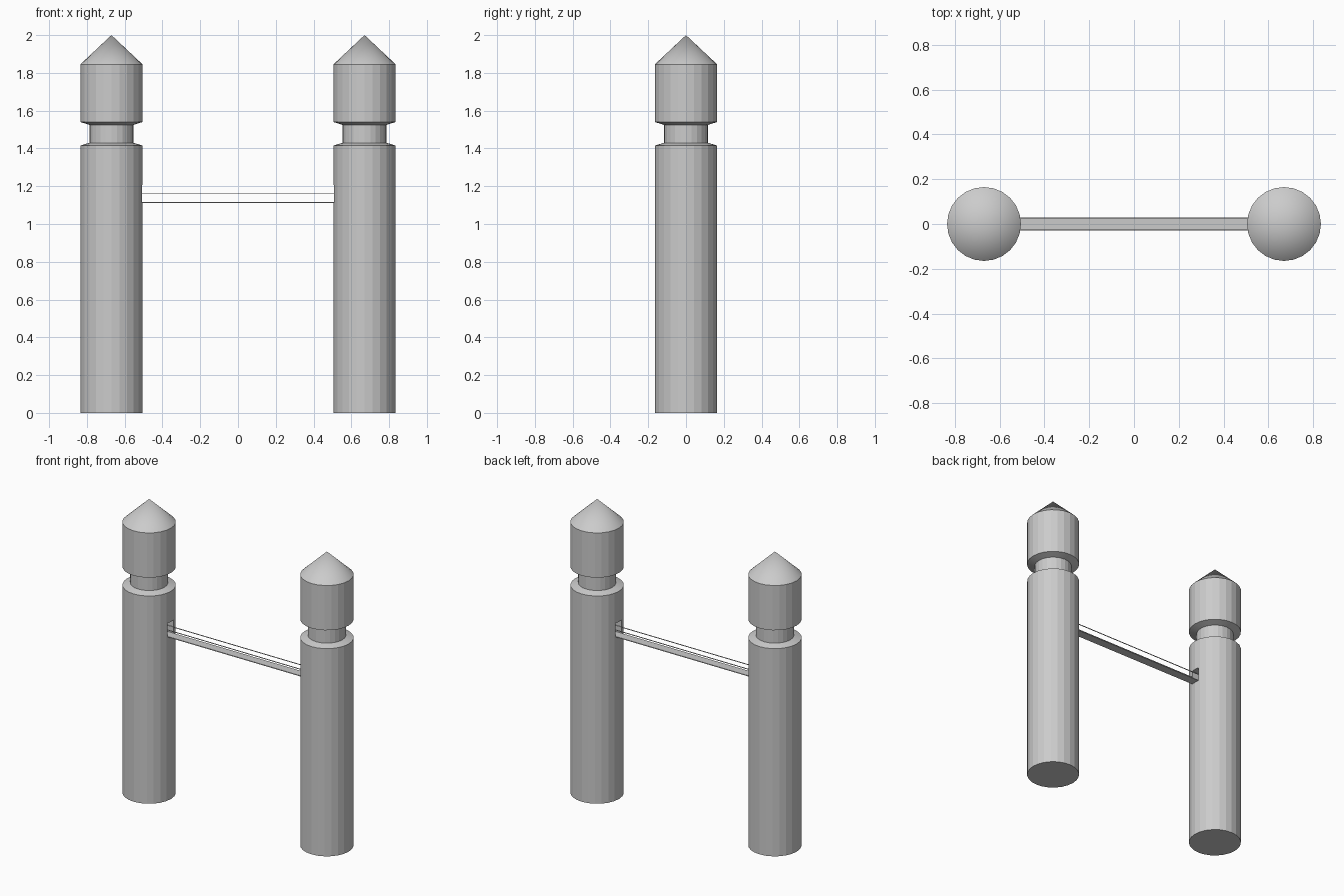
import bpy, bmesh, math

if "Cube" in bpy.data.objects:
    bpy.data.objects.remove(bpy.data.objects["Cube"])

SIDES = 24
POST_X = 0.67
# post outline from the ground up: (radius, height)
PROFILE = [(0.165, 0), (0.165, 1.415), (0.117, 1.43), (0.117, 1.525),
           (0.165, 1.54), (0.165, 1.845)]


def finish(name, bm):
    bmesh.ops.recalc_face_normals(bm, faces=bm.faces)
    mesh = bpy.data.meshes.new(name)
    bm.to_mesh(mesh)
    bm.free()
    ob = bpy.data.objects.new(name, mesh)
    bpy.context.collection.objects.link(ob)
    return ob


def box(name, size, loc):
    bm = bmesh.new()
    bmesh.ops.create_cube(bm, size=1)
    bmesh.ops.scale(bm, vec=size, verts=bm.verts)
    ob = finish(name, bm)
    ob.location = loc
    return ob


def post(name, x):
    bm = bmesh.new()
    rings = [[bm.verts.new((r * math.cos(2 * math.pi * i / SIDES),
                            r * math.sin(2 * math.pi * i / SIDES), z))
              for i in range(SIDES)] for r, z in PROFILE]
    for a, b in zip(rings, rings[1:]):
        for i in range(SIDES):
            j = (i + 1) % SIDES
            bm.faces.new((a[i], a[j], b[j], b[i]))
    bm.faces.new(rings[0])
    # pointed top
    tip = bm.verts.new((0, 0, 2))
    for i in range(SIDES):
        bm.faces.new((rings[-1][i], rings[-1][(i + 1) % SIDES], tip))
    ob = finish(name, bm)
    ob.location.x = x
    # faceted body, smooth cone
    bpy.ops.object.select_all(action='DESELECT')
    ob.select_set(True)
    bpy.context.view_layer.objects.active = ob
    bpy.ops.object.shade_smooth_by_angle(angle=math.radians(12))
    return ob


# two posts, each with a slot on its inner side
for side, s in (("left", -1), ("right", 1)):
    ob = post(side + "_post", s * POST_X)
    cutter = box(side + "_slot_cutter", (0.12, 0.06, 0.095),
                 (s * (POST_X - 0.165), 0, 1.16))
    cutter.hide_render = True
    cutter.display_type = 'WIRE'
    mod = ob.modifiers.new("slot", 'BOOLEAN')
    mod.operation = 'DIFFERENCE'
    mod.solver = 'EXACT'
    mod.object = cutter

# flat strip between the posts, with two thin wires above its edges
SPAN = 2 * (POST_X - 0.11)
box("flat_strip", (SPAN, 0.06, 0.005), (0, 0, 1.115))
for name, y in (("front_wire", -0.027), ("back_wire", 0.027)):
    box(name, (SPAN, 0.004, 0.004), (0, y, 1.16))
